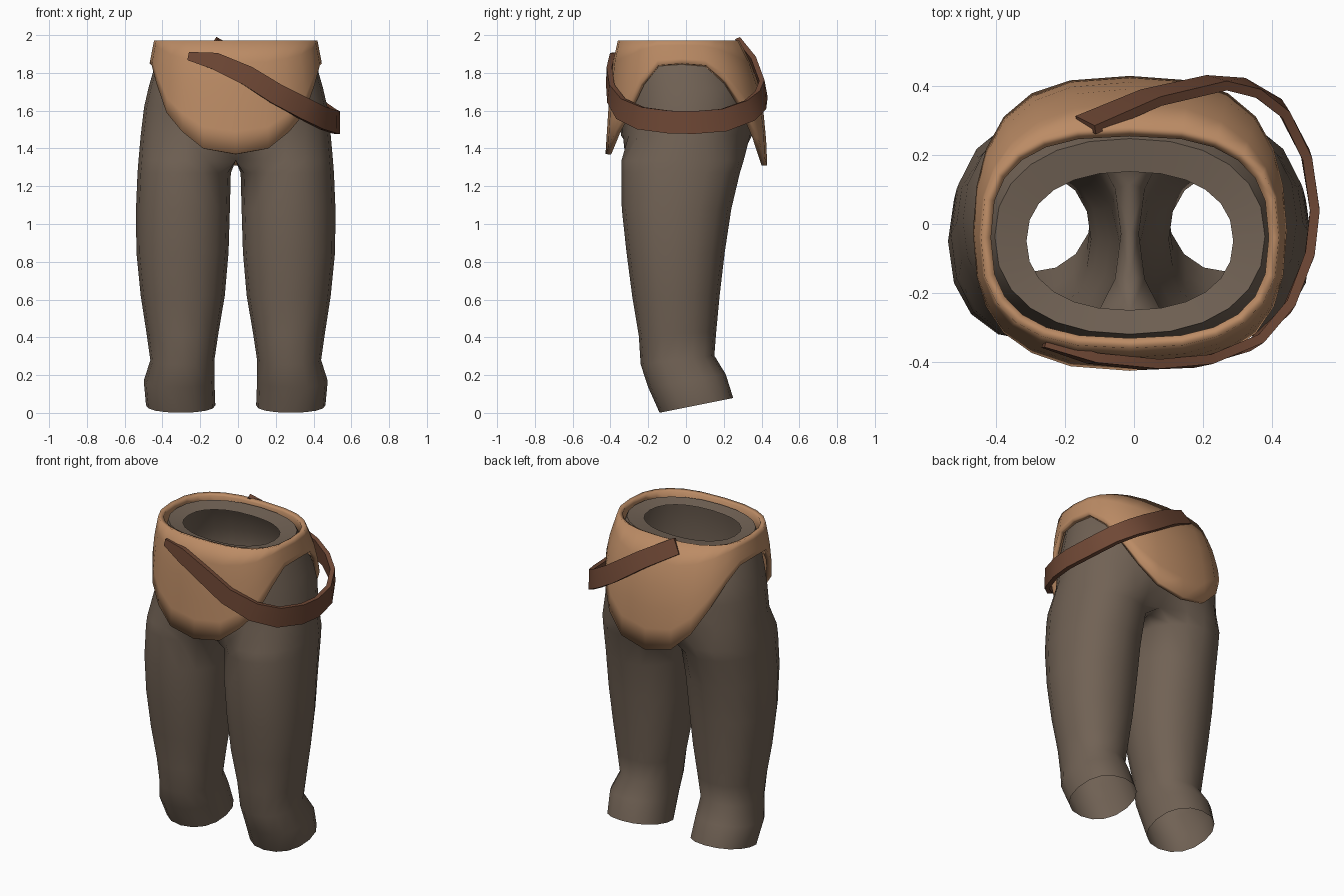
import bpy, bmesh, math
from mathutils import Vector

if "Cube" in bpy.data.objects:
    bpy.data.objects.remove(bpy.data.objects["Cube"])

CX = -0.012  # centre line of the garment


def material(name, rgb):
    m = bpy.data.materials.new(name)
    m.diffuse_color = (*rgb, 1)
    m.use_nodes = True
    m.node_tree.nodes["Principled BSDF"].inputs["Base Color"].default_value = m.diffuse_color
    return m


GREY = material("grey brown cloth", (0.165, 0.122, 0.09))
TAN = material("tan leather", (0.50, 0.26, 0.13))
BROWN = material("dark brown leather", (0.16, 0.065, 0.036))


def finish(name, bm, mat, angle=50):
    bmesh.ops.recalc_face_normals(bm, faces=bm.faces)
    me = bpy.data.meshes.new(name)
    bm.to_mesh(me)
    bm.free()
    me.materials.append(mat)
    ob = bpy.data.objects.new(name, me)
    bpy.context.collection.objects.link(ob)
    bpy.context.view_layer.objects.active = ob
    ob.select_set(True)
    bpy.ops.object.shade_smooth_by_angle(angle=math.radians(angle))
    ob.select_set(False)
    return ob


def loft(bm, rings):
    rows = [[bm.verts.new(p) for p in r] for r in rings]
    n = len(rows[0])
    for a, b in zip(rows, rows[1:]):
        for i in range(n):
            j = (i + 1) % n
            bm.faces.new((a[i], a[j], b[j], b[i]))
    return rows


def power(v, n):
    return math.copysign(abs(v) ** (2 / n), v)


def oval(t, a, yf, yb, n):
    """Point on a rounded box outline, t = 0 at the front, 90 at the side."""
    s, c = math.sin(math.radians(t)), math.cos(math.radians(t))
    if abs(s) < 1e-6:
        s = 0
    return a * power(s, n), (yf + yb) / 2 - (yb - yf) / 2 * power(c, n)


# --- trousers: one leg plus half the hips, mirrored -------------------
def leg_ring(z, xi, xo, yf, yb, slope=0, crotch=False):
    pts = []
    for k in range(16):
        f = math.radians(-135 + 22.5 * k)
        x = (xi + xo) / 2 + (xo - xi) / 2 * power(math.cos(f), 2.2)
        y = (yf + yb) / 2 + (yb - yf) / 2 * power(math.sin(f), 2.2)
        if crotch and (k == 0 or k >= 12):
            x = 0
        pts.append((x, y, z + slope * (y - (yf + yb) / 2)))
    return pts


def hip_ring(z, a, yf, yb):
    pts = [(*oval(15 * k, a, yf, yb, 2.25), z) for k in range(13)]
    return pts + [(0, yb + (yf - yb) * k / 4, z) for k in (1, 2, 3)]


rings = [
    leg_ring(0.04, 0.108, 0.475, -0.14, 0.25, 0.2),
    leg_ring(0.17, 0.113, 0.487, -0.20, 0.21, 0.17),
    leg_ring(0.28, 0.113, 0.452, -0.24, 0.15, 0.12),
    leg_ring(0.42, 0.092, 0.472, -0.25, 0.16, 0.05),
    leg_ring(0.62, 0.058, 0.503, -0.285, 0.178),
    leg_ring(0.85, 0.038, 0.526, -0.315, 0.205),
    leg_ring(1.08, 0.031, 0.528, -0.34, 0.24),
    leg_ring(1.27, 0.026, 0.520, -0.342, 0.285),
    leg_ring(1.335, 0.0, 0.515, -0.342, 0.305, crotch=True),
    hip_ring(1.47, 0.503, -0.345, 0.35),
    hip_ring(1.62, 0.485, -0.35, 0.368),
    hip_ring(1.72, 0.462, -0.35, 0.355),
    hip_ring(1.84, 0.428, -0.34, 0.305),
    hip_ring(1.945, 0.392, -0.32, 0.248),
    hip_ring(1.93, 0.300, -0.25, 0.152),
]
bm = bmesh.new()
loft(bm, rings)
inner = [f for f in bm.faces if all(abs(v.co.x) < 1e-4 for v in f.verts)]
bmesh.ops.delete(bm, geom=inner, context='FACES')
trousers = finish("trousers", bm, GREY)
trousers.location.x = CX
mir = trousers.modifiers.new("mirror", 'MIRROR')
mir.merge_threshold = 0.002

# --- hip cloth: waistband with front and back flaps -------------------
SECTIONS = [(1.31, 0.49, -0.43, 0.43), (1.50, 0.485, -0.418, 0.422),
            (1.70, 0.472, -0.405, 0.395), (1.85, 0.456, -0.388, 0.345),
            (1.975, 0.432, -0.36, 0.28)]
HEM = [1.37, 1.40, 1.49, 1.59, 1.74, 1.84, 1.85,
       1.84, 1.75, 1.61, 1.46, 1.35, 1.31]


def section(z):
    for lo, hi in zip(SECTIONS, SECTIONS[1:]):
        if z <= hi[0] + 1e-6:
            u = (z - lo[0]) / (hi[0] - lo[0])
            return [p + (q - p) * u for p, q in zip(lo[1:], hi[1:])]
    return SECTIONS[-1][1:]


rings = []
for r in range(6):
    ring = []
    for k in range(24):
        hem = HEM[k if k <= 12 else 24 - k]
        z = hem + (1.972 - hem) * r / 5
        ring.append((*oval(15 * k, *section(z), 2.6), z))
    rings.append(ring)
bm = bmesh.new()
loft(bm, rings)
cloth = finish("hip_cloth", bm, TAN)
cloth.location.x = CX
sol = cloth.modifiers.new("thickness", 'SOLIDIFY')
sol.thickness = 0.03
sol.offset = -1

# --- slanted belt: x, y, z, half width, lean --------------------------
BELT = [(-0.26, -0.345, 1.888, 0.022, 0.1), (-0.12, -0.39, 1.862, 0.045, 0.1),
        (0.05, -0.408, 1.785, 0.052, 0.05), (0.2, -0.398, 1.69, 0.055, 0),
        (0.35, -0.345, 1.61, 0.058, 0), (0.45, -0.24, 1.56, 0.06, 0),
        (0.51, -0.09, 1.54, 0.06, 0), (0.525, 0.04, 1.537, 0.06, 0),
        (0.50, 0.2, 1.55, 0.06, 0), (0.43, 0.335, 1.60, 0.058, 0.05),
        (0.34, 0.395, 1.655, 0.056, 0.15), (0.24, 0.41, 1.715, 0.055, 0.25),
        (0.05, 0.367, 1.84, 0.052, 0.45), (-0.14, 0.287, 1.945, 0.05, 0.6)]
path = [Vector(p[:3]) for p in BELT]
rings = []
for i, p in enumerate(path):
    t = (path[min(i + 1, len(path) - 1)] - path[max(i - 1, 0)]).normalized()
    out = Vector((t.y, -t.x, 0)).normalized() + Vector((0, 0, BELT[i][4]))
    out = (out - t * out.dot(t)).normalized()
    wide = out.cross(t).normalized() * BELT[i][3]
    thick = out * 0.014
    rings.append([p + wide + thick, p + wide - thick,
                  p - wide - thick, p - wide + thick])
bm = bmesh.new()
rows = loft(bm, rings)
bm.faces.new(rows[0])
bm.faces.new(rows[-1])
finish("belt", bm, BROWN, 40)
